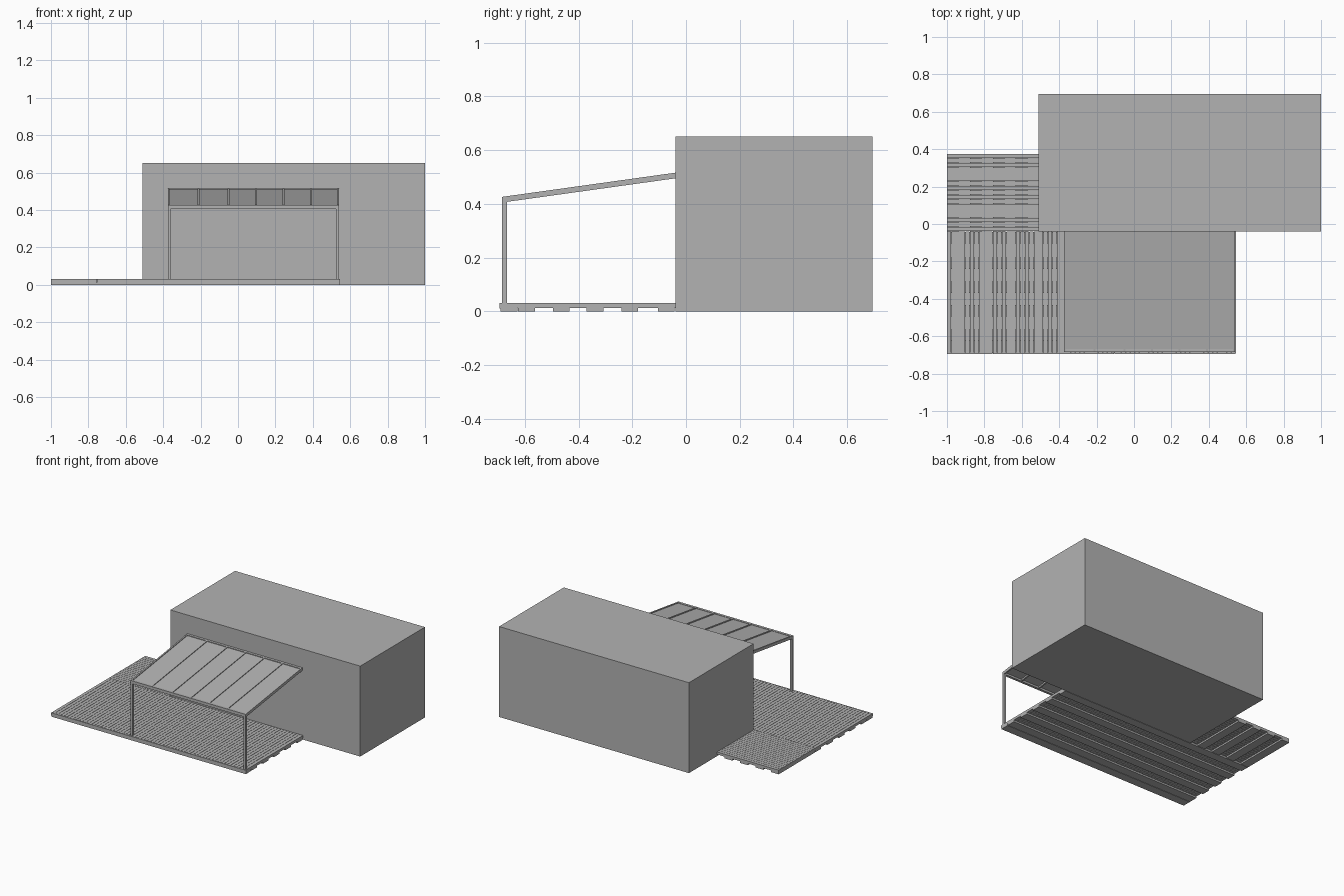
import bpy
import bmesh
import math
from mathutils import Matrix, Vector

old = bpy.data.objects.get("Cube")
if old:
    bpy.data.objects.remove(old, do_unlink=True)

grey = bpy.data.materials.new("neutral grey")
grey.use_nodes = True
colour = (0.45, 0.45, 0.45, 1)
grey.diffuse_color = colour
grey.node_tree.nodes["Principled BSDF"].inputs["Base Color"].default_value = colour


def boxes(name, spans, shear=0.0, origin=0.0):
    """One object of boxes (low corner, high corner); shear lifts z along y."""
    bm = bmesh.new()
    for low, high in spans:
        low, high = Vector(low), Vector(high)
        size = Matrix.Diagonal((*(high - low), 1))
        bmesh.ops.create_cube(bm, size=1, matrix=Matrix.Translation((low + high) / 2) @ size)
    for v in bm.verts:
        v.co.z += shear * (v.co.y - origin)
    mesh = bpy.data.meshes.new(name)
    bm.to_mesh(mesh)
    bm.free()
    mesh.materials.append(grey)
    obj = bpy.data.objects.new(name, mesh)
    bpy.context.collection.objects.link(obj)
    return obj


def steps(start, end, pitch):
    count = round((end - start) / pitch)
    return [start + i * (end - start) / count for i in range(count)], (end - start) / count


# House block
WALL = -0.04
LEFT, RIGHT, FRONT = -1.0, 0.545, -0.69
SIDE_RIGHT, SIDE_BACK = -0.51, 0.375
boxes("house", [((SIDE_RIGHT, WALL, 0), (1, 0.695, 0.65))])

# Decking boards: front boards run in depth, side boards run across
BOTTOM, TOP, GAP = 0.012, 0.03, 0.002
xs, pitch = steps(LEFT, RIGHT, 0.0245)
boxes("front_deck_boards", [((x, FRONT + 0.004, BOTTOM), (x + pitch - GAP, WALL, TOP)) for x in xs])
ys, pitch = steps(WALL, SIDE_BACK, 0.0245)
boxes("side_deck_boards", [((LEFT, y + GAP, BOTTOM), (SIDE_RIGHT, y + pitch, TOP)) for y in ys])

# Edging boards, butted end to end along the front
joints = [LEFT, -0.755, -0.105, RIGHT]
boxes("front_edging", [((a, FRONT - 0.004, BOTTOM - 0.002), (b - 0.001, FRONT + 0.003, TOP))
                       for a, b in zip(joints, joints[1:])])
boxes("deck_end_edging", [((RIGHT - 0.004, FRONT, BOTTOM), (RIGHT, WALL, TOP)),
                          ((LEFT, FRONT, BOTTOM), (LEFT + 0.004, SIDE_BACK, TOP))])

# Bearers under both decks
bearers = [-0.69, -0.625, -0.495, -0.37, -0.24, -0.105]
boxes("front_deck_bearers", [((LEFT, y, 0), (RIGHT, y + 0.062, BOTTOM)) for y in bearers])
xs, pitch = steps(LEFT, SIDE_RIGHT, 0.12)
boxes("side_deck_bearers", [((x, WALL, 0), (x + 0.062, SIDE_BACK, BOTTOM)) for x in xs])

# Canopy posts and front beam
CL, CR, CF = -0.375, 0.54, -0.685
for name, x in (("right_post", CL), ("left_post", CR - 0.015)):
    boxes(name, [((x, CF, TOP), (x + 0.015, CF + 0.018, 0.42))])
boxes("front_beam", [((CL, CF, 0.405), (CR, CF + 0.018, 0.426))])

# Sloping rafters, wall beam and glazing
SLOPE = 0.09 / (WALL - CF)
rafters = [CL, -0.217, -0.055, 0.092, 0.238, 0.385, CR - 0.01]
boxes("rafters", [((x, CF, 0.405), (x + 0.01, WALL, 0.426)) for x in rafters], SLOPE, CF)
boxes("wall_beam", [((CL, WALL - 0.014, 0.405), (CR, WALL, 0.426))], SLOPE, CF)
boxes("canopy_panel", [((CL + 0.004, CF + 0.004, 0.416), (CR - 0.004, WALL, 0.421))], SLOPE, CF)
